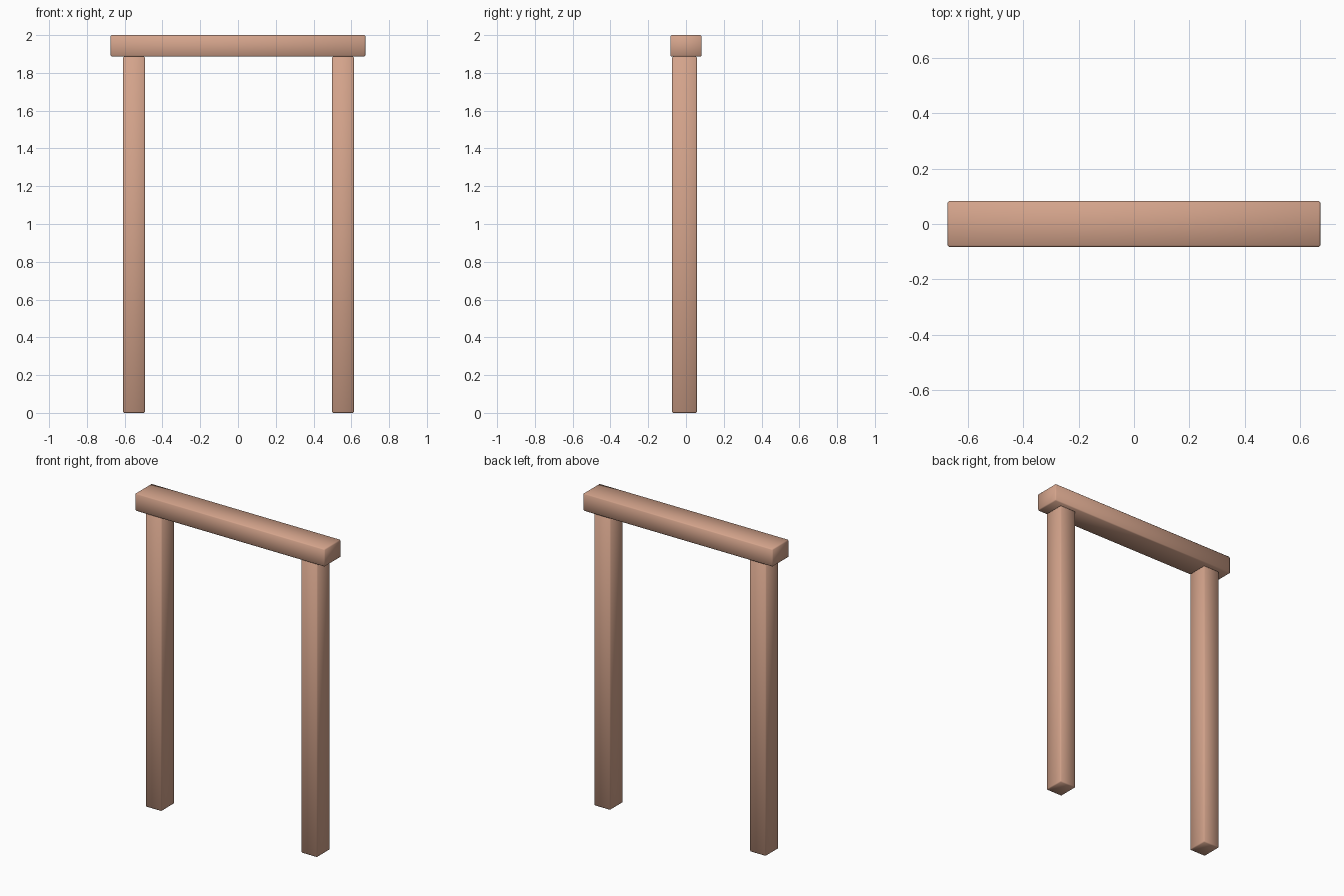
import bpy

if "Cube" in bpy.data.objects:
    bpy.data.objects.remove(bpy.data.objects["Cube"])


def timber(name, x, y, z):
    """Softly bevelled box spanning the given (min, max) ranges."""
    bpy.ops.mesh.primitive_cube_add(size=1, location=[sum(r) / 2 for r in (x, y, z)])
    ob = bpy.context.object
    ob.name = name
    ob.scale = [r[1] - r[0] for r in (x, y, z)]
    bpy.ops.object.transform_apply(location=False, rotation=False, scale=True)
    bevel = ob.modifiers.new("soft_edges", 'BEVEL')
    bevel.width = 0.006
    bevel.segments = 1
    bpy.ops.object.shade_smooth()
    ob.data.materials.append(wood)
    return ob


# Warm wood colour
wood = bpy.data.materials.new("wood")
wood.diffuse_color = (0.66, 0.37, 0.26, 1)
wood.use_nodes = True
wood.node_tree.nodes["Principled BSDF"].inputs["Base Color"].default_value = wood.diffuse_color

# Two upright posts, set slightly forward under the lintel
for side, centre in (("left", -0.55), ("right", 0.556)):
    timber(side + "_post", (centre - 0.058, centre + 0.058), (-0.074, 0.058), (0, 1.886))

# Lintel beam across the top
timber("lintel", (-0.674, 0.674), (-0.083, 0.083), (1.886, 2.0))
